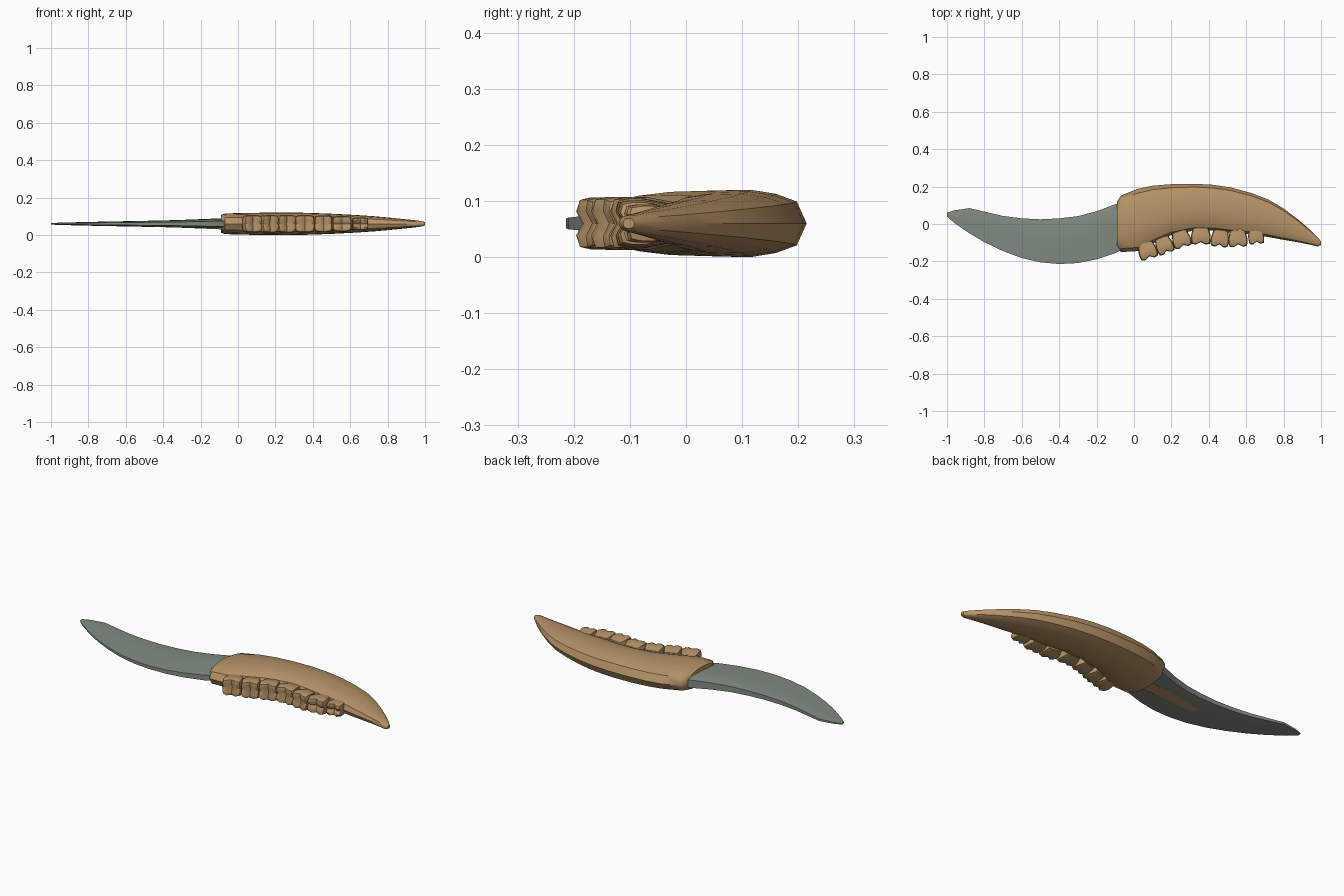
import bpy, bmesh, math
from mathutils import Matrix, Vector

if "Cube" in bpy.data.objects:
    bpy.data.objects.remove(bpy.data.objects["Cube"])

MID = 0.06  # height of the central plane


def material(name, rgb):
    m = bpy.data.materials.new(name)
    m.diffuse_color = (*rgb, 1)
    m.use_nodes = True
    m.node_tree.nodes["Principled BSDF"].inputs["Base Color"].default_value = m.diffuse_color
    return m


BONE = material("bone tan", (0.47, 0.29, 0.135))
STONE = material("grey green stone", (0.22, 0.265, 0.22))


def finish(name, bm, mat, angle):
    bmesh.ops.recalc_face_normals(bm, faces=bm.faces)
    me = bpy.data.meshes.new(name)
    bm.to_mesh(me)
    bm.free()
    me.materials.append(mat)
    ob = bpy.data.objects.new(name, me)
    bpy.context.collection.objects.link(ob)
    bpy.ops.object.select_all(action='DESELECT')
    ob.select_set(True)
    bpy.context.view_layer.objects.active = ob
    bpy.ops.object.shade_smooth_by_angle(angle=math.radians(angle))
    return ob


def loft(name, stations, section, mat, angle):
    """stations: (x, back y, front y, half thickness); section: closed loop of (v, w)."""
    bm = bmesh.new()
    rings = [[bm.verts.new((x, lo + (hi - lo) * v, MID + t * w)) for v, w in section]
             for x, hi, lo, t in stations]
    n = len(section)
    for a, b in zip(rings, rings[1:]):
        for i in range(n):
            j = (i + 1) % n
            bm.faces.new((a[i], a[j], b[j], b[i]))
    bm.faces.new(rings[0])
    bm.faces.new(rings[-1][::-1])
    return finish(name, bm, mat, angle)


def mirrored(half):
    return half + [(v, -w) for v, w in reversed(half) if w]


# Jawbone handle
jaw = [(-0.09, 0.12, -0.125, 0.048), (-0.07, 0.152, -0.15, 0.055),
       (0.02, 0.188, -0.145, 0.058), (0.10, 0.205, -0.105, 0.059),
       (0.20, 0.213, -0.06, 0.06), (0.32, 0.215, -0.035, 0.06),
       (0.42, 0.21, -0.035, 0.057), (0.52, 0.195, -0.048, 0.053),
       (0.63, 0.165, -0.055, 0.047), (0.72, 0.13, -0.07, 0.041),
       (0.80, 0.083, -0.085, 0.034), (0.88, 0.022, -0.098, 0.026),
       (0.94, -0.03, -0.11, 0.02), (0.98, -0.07, -0.12, 0.015),
       (1.0, -0.092, -0.112, 0.009)]
jaw_section = [(1, 0), (0.93, 0.65), (0.78, 0.88), (0.6, 1), (0.35, 0.97),
               (0.18, 0.85), (0.06, 0.6), (0, 0)]
jaw_section += [(v, -w) for v, w in reversed(jaw_section[1:-1])]
loft("jawbone_handle", jaw, jaw_section, BONE, 40)

# Curved blade: thick spine, thin blunt cutting edge
blade = [(-1.0, 0.06, 0.04, 0.004), (-0.96, 0.073, 0.005, 0.006),
         (-0.88, 0.085, -0.05, 0.008), (-0.80, 0.066, -0.097, 0.01),
         (-0.70, 0.043, -0.145, 0.012), (-0.60, 0.03, -0.182, 0.014),
         (-0.50, 0.025, -0.205, 0.016), (-0.40, 0.03, -0.214, 0.018),
         (-0.30, 0.042, -0.209, 0.021), (-0.20, 0.068, -0.189, 0.025),
         (-0.10, 0.106, -0.156, 0.029), (-0.05, 0.12, -0.13, 0.03)]
blade_section = [(1, 0.75), (0.85, 1), (0.5, 0.9), (0, 0.5)]
loft("blade", blade, mirrored(blade_section), STONE, 30)

# Bone tongue showing on the underside of the blade
bm = bmesh.new()
rows = []
for x, y, w, t in ((-0.06, -0.025, 0.04, 0.031), (-0.2, -0.035, 0.035, 0.0245),
                   (-0.3, -0.05, 0.03, 0.0205), (-0.4, -0.068, 0.028, 0.0175),
                   (-0.45, -0.076, 0.015, 0.016)):
    rows.append([bm.verts.new((x, y + s * w, MID - t + d))
                 for s, d in ((-1, 0), (1, 0), (1, 0.008), (-1, 0.008))])
for a, b in zip(rows, rows[1:]):
    for i in range(4):
        j = (i + 1) % 4
        bm.faces.new((a[i], a[j], b[j], b[i]))
bm.faces.new(rows[0])
bm.faces.new(rows[-1][::-1])
finish("bone_tongue", bm, BONE, 30)


# Molars: rounded blocks with a valley across each crown
def tooth(name, x, tip, sx, sz, tilt):
    bm = bmesh.new()
    bmesh.ops.create_cube(bm, size=2)
    bmesh.ops.subdivide_edges(bm, edges=bm.edges[:], cuts=3, use_grid_fill=True)
    for v in bm.verts:
        c = v.co.copy()
        outer = sum(abs(k) > 0.99 for k in c)
        v.co = c * (1 - 0.09 * (outer - 1))
        if c.y < -0.99:
            v.co.y += 0.3 * (abs(c.x) < 0.1) + 0.25 * (abs(c.z) < 0.1)
        if c.y > 0.4:
            v.co.x *= 0.88
            v.co.z *= 0.9
    sy = 0.047
    m = (Matrix.Translation((x, tip + sy * 0.95, MID)) @ Matrix.Rotation(tilt, 4, 'Z')
         @ Matrix.Diagonal((sx, sy, sz, 1)))
    bm.transform(m)
    finish(name, bm, BONE, 50)


teeth = [(0.072, -0.186, 0.05, 0.046, 0.3), (0.162, -0.158, 0.047, 0.047, 0.38),
         (0.253, -0.125, 0.05, 0.047, 0.3), (0.357, -0.108, 0.053, 0.046, 0.0),
         (0.46, -0.121, 0.049, 0.044, -0.1), (0.555, -0.121, 0.051, 0.041, 0.05),
         (0.652, -0.106, 0.042, 0.034, 0.1)]
for i, spec in enumerate(teeth):
    tooth(f"molar_{i + 1}", *spec)
